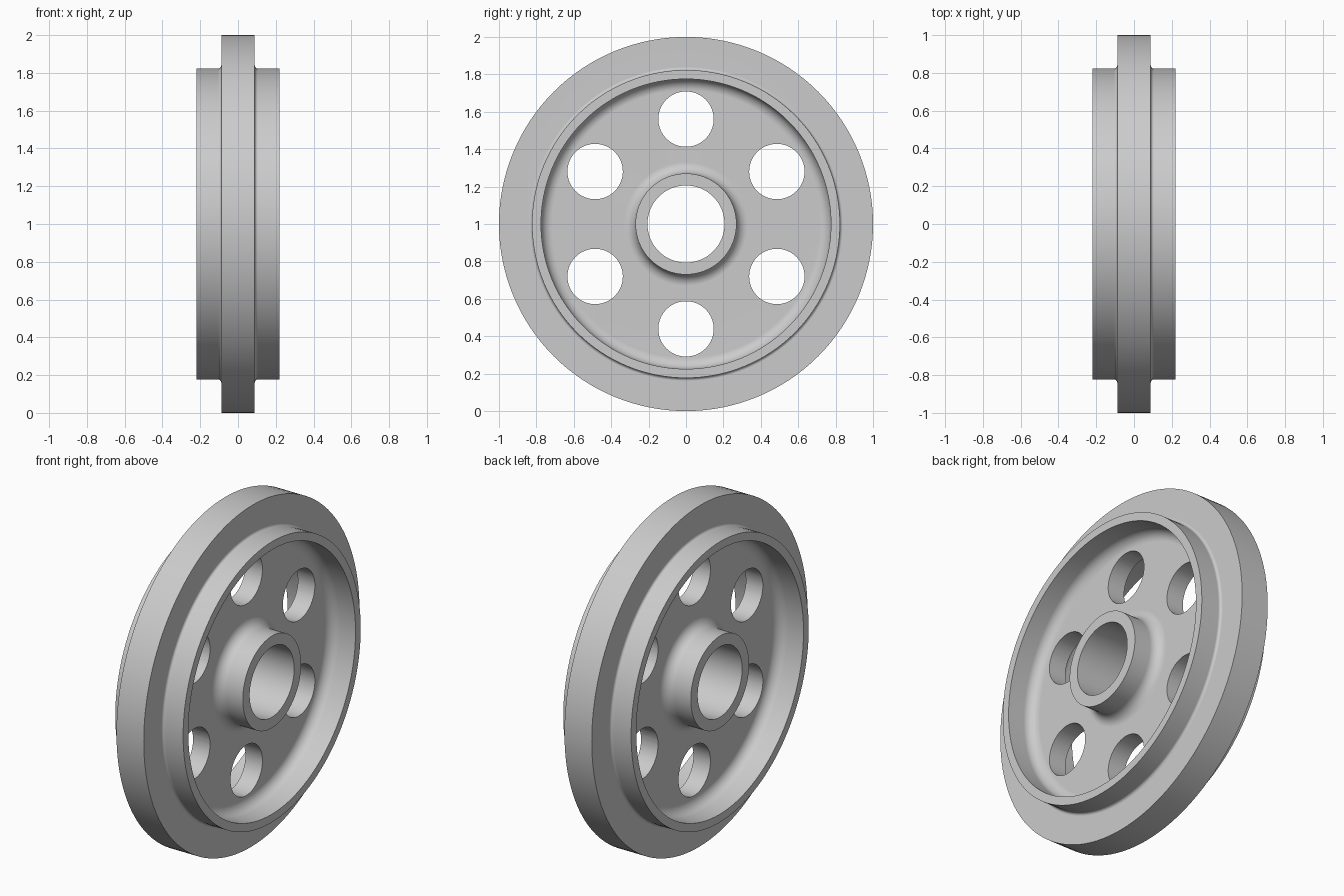
import bpy
import bmesh
from math import cos, sin, pi, radians
from mathutils import Vector, Matrix

cube = bpy.data.objects.get("Cube")
if cube:
    bpy.data.objects.remove(cube, do_unlink=True)

SEGMENTS = 128
CENTRE = Vector((0, 0, 1))
HALF_WIDTH, HALF_FLANGE, HALF_WEB = 0.22, 0.0886, 0.055
BORE, HUB, RIM_IN, RIM_OUT, FLANGE = 0.206, 0.27, 0.775, 0.823, 1.0

# One grey metal for the whole wheel
grey = bpy.data.materials.new("grey metal")
grey.use_nodes = True
colour = (0.6, 0.6, 0.6, 1)
grey.diffuse_color = colour
grey.node_tree.nodes["Principled BSDF"].inputs["Base Color"].default_value = colour


def fillet(x, r, radius, start, end, steps=8):
    """Points of an arc in the (x, radius) plane, angles in degrees."""
    angles = [radians(start + (end - start) * i / steps) for i in range(steps + 1)]
    return [(x + radius * cos(a), r + radius * sin(a)) for a in angles]


# Half cross-section: hub, web, rim and flange
f, g = 0.06, 0.016
half = [(HALF_WIDTH, BORE), (HALF_WIDTH, HUB)]
half += fillet(HALF_WEB + f, HUB + f, f, 270, 180)
half += fillet(HALF_WEB + f, RIM_IN - f, f, 180, 90)
half += [(HALF_WIDTH, RIM_IN), (HALF_WIDTH, RIM_OUT)]
half += fillet(HALF_FLANGE + g, RIM_OUT + g, g, 270, 180, 5)
half += [(HALF_FLANGE, FLANGE)]
section = half + [(-x, r) for x, r in reversed(half)]

# Revolve the section about the axle
bm = bmesh.new()
verts = [bm.verts.new(CENTRE + Vector((x, 0, r))) for x, r in section]
edges = [bm.edges.new((a, b)) for a, b in zip(verts, verts[1:] + verts[:1])]
bmesh.ops.spin(bm, geom=verts + edges, cent=CENTRE, axis=(1, 0, 0),
               angle=2 * pi, steps=SEGMENTS)
bmesh.ops.remove_doubles(bm, verts=bm.verts, dist=0.0001)
bmesh.ops.recalc_face_normals(bm, faces=bm.faces)
mesh = bpy.data.meshes.new("wheel")
bm.to_mesh(mesh)
bm.free()
mesh.materials.append(grey)
wheel = bpy.data.objects.new("wheel", mesh)
bpy.context.collection.objects.link(wheel)

# Six round lightening holes through the web
bm = bmesh.new()
for i in range(6):
    a = i * pi / 3 + pi / 2
    place = Matrix.Translation(CENTRE + 0.561 * Vector((0, cos(a), sin(a))))
    bmesh.ops.create_cone(bm, cap_ends=True, segments=64, radius1=0.148,
                          radius2=0.148, depth=0.3,
                          matrix=place @ Matrix.Rotation(pi / 2, 4, 'Y'))
cut_mesh = bpy.data.meshes.new("hole_cutter")
bm.to_mesh(cut_mesh)
bm.free()
cut_mesh.materials.append(grey)
cutter = bpy.data.objects.new("hole_cutter", cut_mesh)
cutter.hide_render = True
bpy.context.collection.objects.link(cutter)

bpy.ops.object.select_all(action='DESELECT')
wheel.select_set(True)
bpy.context.view_layer.objects.active = wheel
holes = wheel.modifiers.new("holes", 'BOOLEAN')
holes.operation = 'DIFFERENCE'
holes.solver = 'EXACT'
holes.object = cutter
bpy.ops.object.modifier_apply(modifier=holes.name)
bpy.data.objects.remove(cutter, do_unlink=True)

# Smooth shading with crisp machined edges
bpy.ops.object.shade_smooth_by_angle(angle=radians(30))
normals = wheel.modifiers.new("flat web shading", 'WEIGHTED_NORMAL')
normals.keep_sharp = True
